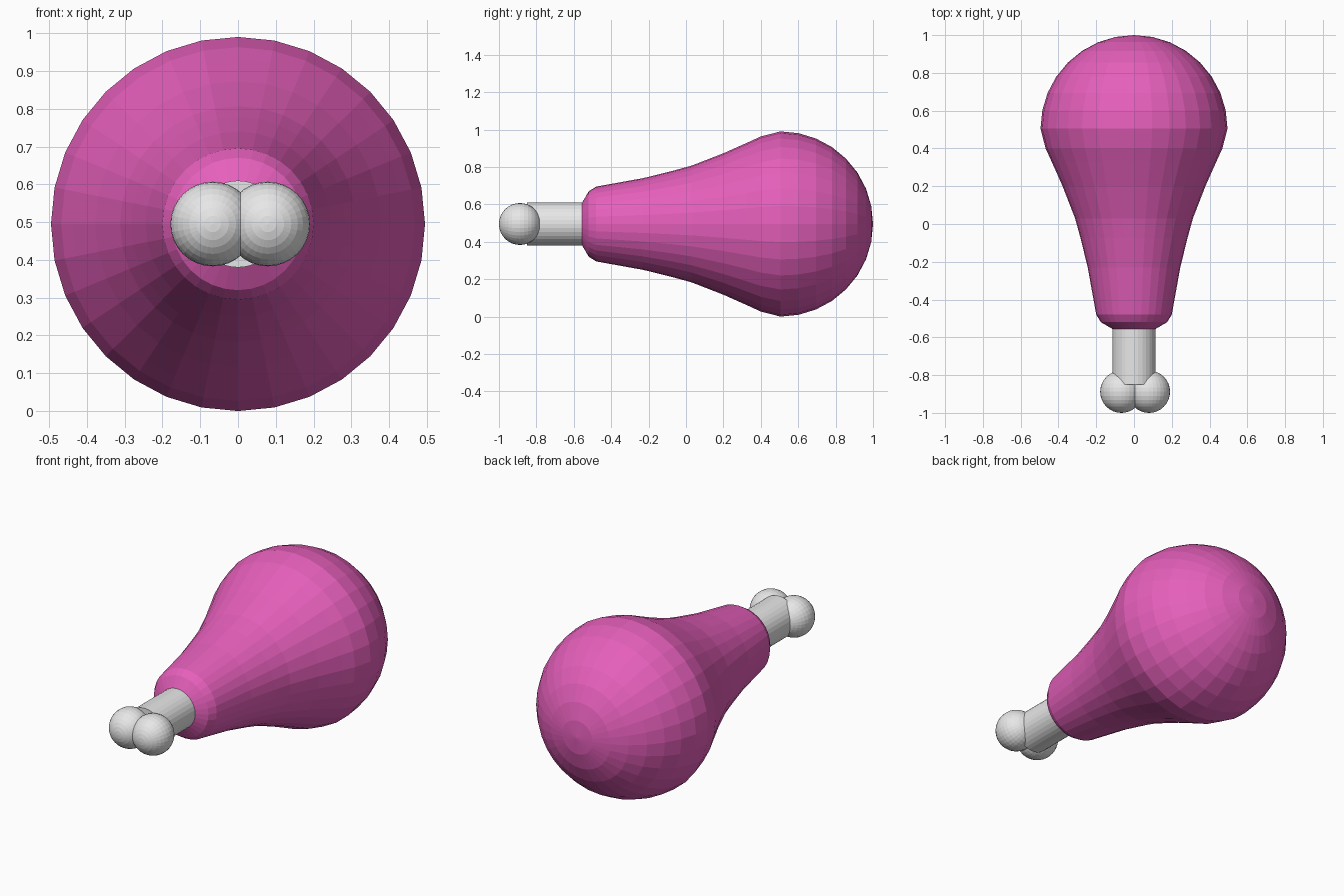
import bpy, bmesh, math
from mathutils import Matrix

if "Cube" in bpy.data.objects:
    bpy.data.objects.remove(bpy.data.objects["Cube"])

SEG = 32      # sides around every part
CZ = 0.495    # height of the long axis


def material(name, rgb):
    m = bpy.data.materials.new(name)
    m.diffuse_color = (*rgb, 1)
    m.use_nodes = True
    m.node_tree.nodes["Principled BSDF"].inputs["Base Color"].default_value = m.diffuse_color
    return m


pink = material("pink meat", (0.79, 0.115, 0.50))
white = material("pale bone", (0.8, 0.8, 0.8))


def lathe(name, profile, mat, x=0.0):
    """Revolve (y, radius) points around the long y axis, flat faced."""
    bm = bmesh.new()
    rings = []
    for y, r in profile:
        if r < 1e-5:
            rings.append([bm.verts.new((x, y, CZ))])
        else:
            rings.append([bm.verts.new((x + r * math.sin(2 * math.pi * i / SEG), y,
                                        CZ + r * math.cos(2 * math.pi * i / SEG)))
                          for i in range(SEG)])
    for a, b in zip(rings, rings[1:]):
        for i in range(SEG):
            j = (i + 1) % SEG
            if len(a) == 1:
                bm.faces.new((a[0], b[i], b[j]))
            elif len(b) == 1:
                bm.faces.new((a[i], a[j], b[0]))
            else:
                bm.faces.new((a[i], a[j], b[j], b[i]))
    # close open ends
    for ring in (rings[0], rings[-1]):
        if len(ring) > 1:
            bm.faces.new(ring)
    bmesh.ops.recalc_face_normals(bm, faces=bm.faces[:])
    mesh = bpy.data.meshes.new(name)
    bm.to_mesh(mesh)
    bm.free()
    mesh.materials.append(mat)
    ob = bpy.data.objects.new(name, mesh)
    bpy.context.collection.objects.link(ob)
    return ob


def arc(cy, r, start, end, steps):
    """Circle points as (y, radius); angle 0 is the widest ring, 90 the +y pole."""
    pts = []
    for k in range(steps + 1):
        a = math.radians(start + (end - start) * k / steps)
        pts.append((cy + r * math.sin(a), r * math.cos(a)))
    return pts


# Meat: tapered neck flaring into a round end
neck = [(-0.555, 0.115), (-0.52, 0.175), (-0.48, 0.2), (-0.23, 0.245), (-0.075, 0.283),
        (0.03, 0.312), (0.20, 0.378), (0.33, 0.436), (0.40, 0.468)]
lathe("meat", neck + arc(0.505, 0.495, 0, 90, 8), pink)

# Bone shaft, running into the meat
lathe("bone_shaft", [(-0.85, 0.115), (-0.45, 0.115)], white)

# Two knuckles at the bone end
for name, x in (("left_knuckle", -0.067), ("right_knuckle", 0.079)):
    lathe(name, arc(-0.888, 0.112, -90, 90, 16), white, x)
